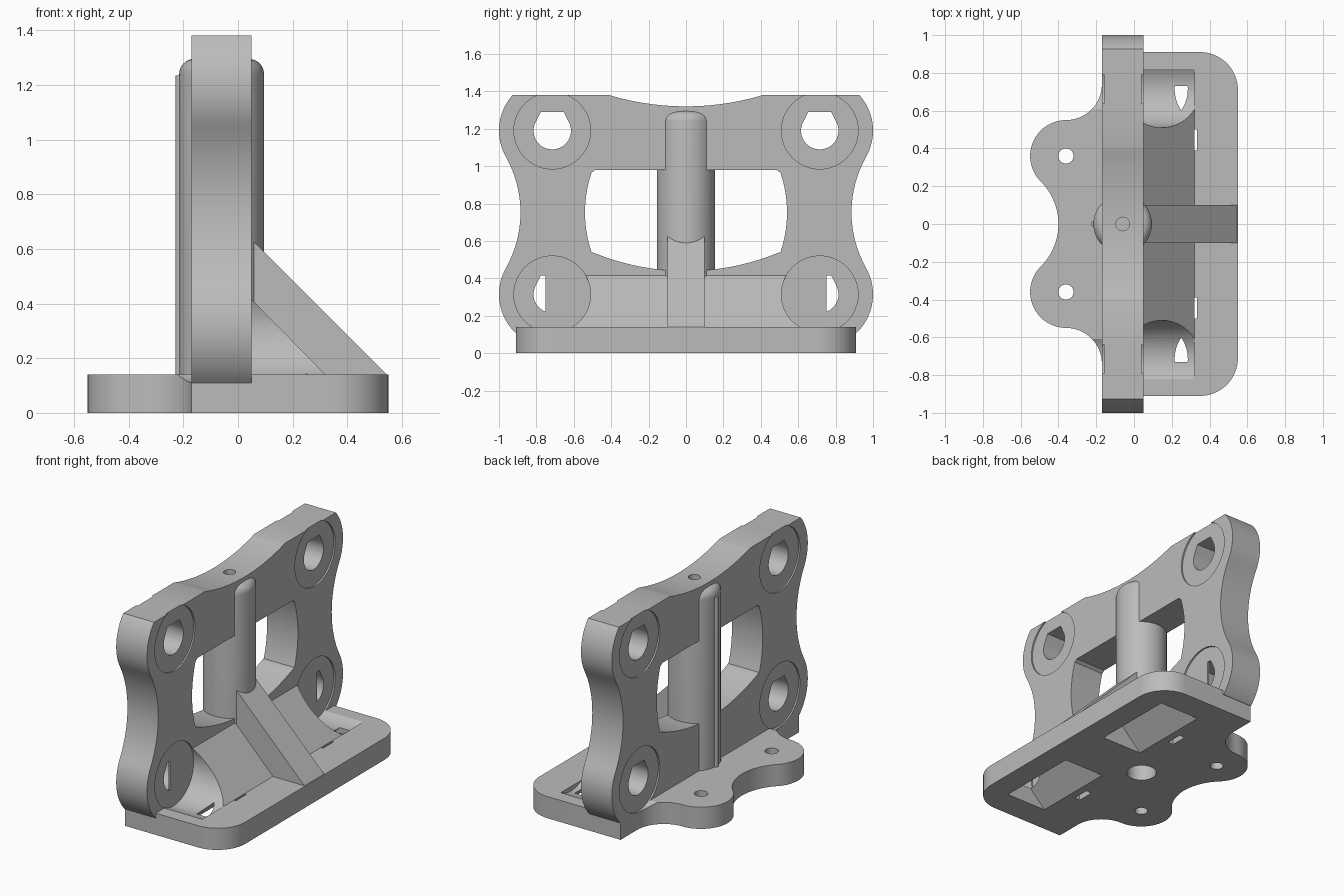
import bpy, bmesh
from math import sin, cos, radians, pi

cube = bpy.data.objects.get("Cube")
if cube:
    bpy.data.objects.remove(cube, do_unlink=True)

grey = bpy.data.materials.new("plain_grey")
grey.use_nodes = True
grey.diffuse_color = (0.5, 0.5, 0.5, 1)
grey.node_tree.nodes["Principled BSDF"].inputs["Base Color"].default_value = (0.5, 0.5, 0.5, 1)


def finish(name, bm):
    bmesh.ops.recalc_face_normals(bm, faces=bm.faces)
    mesh = bpy.data.meshes.new(name)
    bm.to_mesh(mesh)
    bm.free()
    ob = bpy.data.objects.new(name, mesh)
    bpy.context.collection.objects.link(ob)
    mesh.materials.append(grey)
    return ob


def arc(u, v, r, start, end, n=16):
    angles = [radians(start + (end - start) * i / n) for i in range(n + 1)]
    return [(u + r * cos(a), v + r * sin(a)) for a in angles]


def prism(name, pts, axis, lo, hi):
    """Extrude a 2D outline along an axis."""
    place = {"x": lambda p, d: (d, p[0], p[1]),
             "y": lambda p, d: (p[0], d, p[1]),
             "z": lambda p, d: (p[0], p[1], d)}[axis]
    clean = []
    for p in pts:
        if all(abs(p[0] - q[0]) + abs(p[1] - q[1]) > 1e-4 for q in clean):
            clean.append(p)
    bm = bmesh.new()
    face = bm.faces.new([bm.verts.new(place(p, lo)) for p in clean])
    top = bmesh.ops.extrude_face_region(bm, geom=[face], use_keep_orig=True)["geom"]
    shift = [b - a for a, b in zip(place((0, 0), lo), place((0, 0), hi))]
    bmesh.ops.translate(bm, verts=[g for g in top if isinstance(g, bmesh.types.BMVert)], vec=shift)
    return finish(name, bm)


def rod(name, u, v, r, axis, lo, hi, n=48):
    return prism(name, arc(u, v, r, 0, 360 - 360 / n, n - 1), axis, lo, hi)


def box(name, x0, x1, y0, y1, z0, z1):
    return prism(name, [(x0, y0), (x1, y0), (x1, y1), (x0, y1)], "z", z0, z1)


def lathe(name, profile, x, y, n=64):
    bm = bmesh.new()
    verts = [bm.verts.new((x + r, y, z)) for r, z in profile]
    edges = [bm.edges.new(e) for e in zip(verts, verts[1:])]
    bmesh.ops.spin(bm, geom=verts + edges, cent=(x, y, 0), axis=(0, 0, 1),
                   angle=2 * pi, steps=n, use_duplicate=False)
    bmesh.ops.remove_doubles(bm, verts=bm.verts, dist=1e-4)
    return finish(name, bm)


def cut(ob, cutters):
    bpy.context.view_layer.objects.active = ob
    for c in cutters:
        mod = ob.modifiers.new("cut", "BOOLEAN")
        mod.operation, mod.solver, mod.object = "DIFFERENCE", "EXACT", c
        bpy.ops.object.modifier_apply(modifier=mod.name)


POST_X = -0.06
HOLE_Y = 0.715
HOLE_Z = (0.315, 1.19)

# Base: rounded block with two lobes
half = (arc(0.35, 0.71, 0.2, 0, 90) + [(-0.17, 0.91)]
        + arc(-0.36, 0.74, 0.19, 0, -90) + arc(-0.36, 0.36, 0.19, 90, 225, 28)
        + arc(-0.717, 0, 0.317, 45, 0))
base = prism("base_plate", half + [(x, -y) for x, y in reversed(half)], "z", 0, 0.14)

# Upright: four round corners with waisted sides and dished top
half = (arc(HOLE_Y, HOLE_Z[0], 0.285, -46, 29.5) + arc(1.49, 0.7525, 0.605, 209.5, 150.5)
        + arc(HOLE_Y, HOLE_Z[1], 0.285, -29.5, 41.8) + arc(0, 2.75, 1.43, -73.3, -90))
upright = prism("upright_plate", half + [(-y, z) for y, z in reversed(half)], "x", -0.17, 0.05)

# Centre post with a rounded top and a thin bead down its rear
post = lathe("centre_post", [(0, 0.03), (0.155, 0.03)] + arc(0.1, 1.24, 0.055, 0, 90, 8) + [(0, 1.295)],
             POST_X, 0)
bead = rod("post_bead", -0.213, 0, 0.016, "z", 0.1, 1.235, 16)

# Sloping wedge and central rib
wedge = prism("gusset_wedge", [(0.03, 0.05), (0.32, 0.05), (0.32, 0.14), (0.05, 0.415), (0.03, 0.415)],
              "y", -0.75, 0.75)
rib = prism("centre_rib", [(0.055, 0.05), (0.545, 0.05), (0.545, 0.14), (0.055, 0.63)], "y", -0.1, 0.1)

# Window through the upright
half = (arc(0, 1.74, 1.3, -90, -67.4) + arc(-0.123, 0.7525, 0.663, -18.7, 18.7) + [(0.485, 0.98)])
window = prism("window_cutter", half + [(-y, z) for y, z in reversed(half)], "x", -0.4, 0.4)

# Bolt holes with flattened roofs, and washer clearances on both faces
bolts, clearances = [], []
for y in (-HOLE_Y, HOLE_Y):
    for z in HOLE_Z:
        teardrop = arc(y, z, 0.1, -210, 30, 32) + [(y + 0.062, z + 0.1), (y - 0.062, z + 0.1)]
        bolts.append(prism("bolt_cutter", teardrop, "x", -0.4, 0.3))
        clearances.append(rod("clearance_cutter", y, z, 0.205, "x", 0.04, 0.32))
        clearances.append(rod("clearance_cutter", y, z, 0.205, "x", -0.6, -0.16))

# Ridged cavities, tie slots and screw holes in the base
cavities, slots, screws = [], [], []
for s in (-1, 1):
    lo, hi = sorted((0.18 * s, 0.73 * s))
    cavities.append(prism("cavity_cutter", [(0.095, -0.01), (0.405, -0.01), (0.25, 0.145)], "y", lo, hi))
    lo, hi = sorted((0.39 * s, 0.5 * s))
    slots.append(box("slot_cutter", 0.321, 0.334, lo, hi, 0.05, 0.2))
    slots.append(box("slot_cutter", 0.015, 0.055, lo, hi, -0.01, 0.08))
    screws.append(rod("screw_cutter", -0.36, 0.36 * s, 0.04, "z", -0.1, 0.3, 32))

# Bore up the post and a blind hole in the top edge
bore = rod("bore_cutter", POST_X, 0, 0.09, "z", -0.1, 1.0)
pin_hole = rod("pin_hole_cutter", POST_X, 0, 0.036, "z", 1.15, 1.5, 32)

cut(base, clearances + cavities + slots + screws + [bore])
cut(upright, [window] + bolts + clearances + [bore, pin_hole])
cut(wedge, clearances + cavities + slots + [bore])
cut(post, [bore, pin_hole])

for c in [window, bore, pin_hole] + bolts + clearances + cavities + slots + screws:
    bpy.data.objects.remove(c, do_unlink=True)

# Smooth curved walls, keep edges sharp
bpy.ops.object.select_all(action="DESELECT")
for ob in (base, upright, post, bead, wedge, rib):
    ob.select_set(True)
bpy.context.view_layer.objects.active = base
bpy.ops.object.shade_smooth_by_angle(angle=radians(25))
